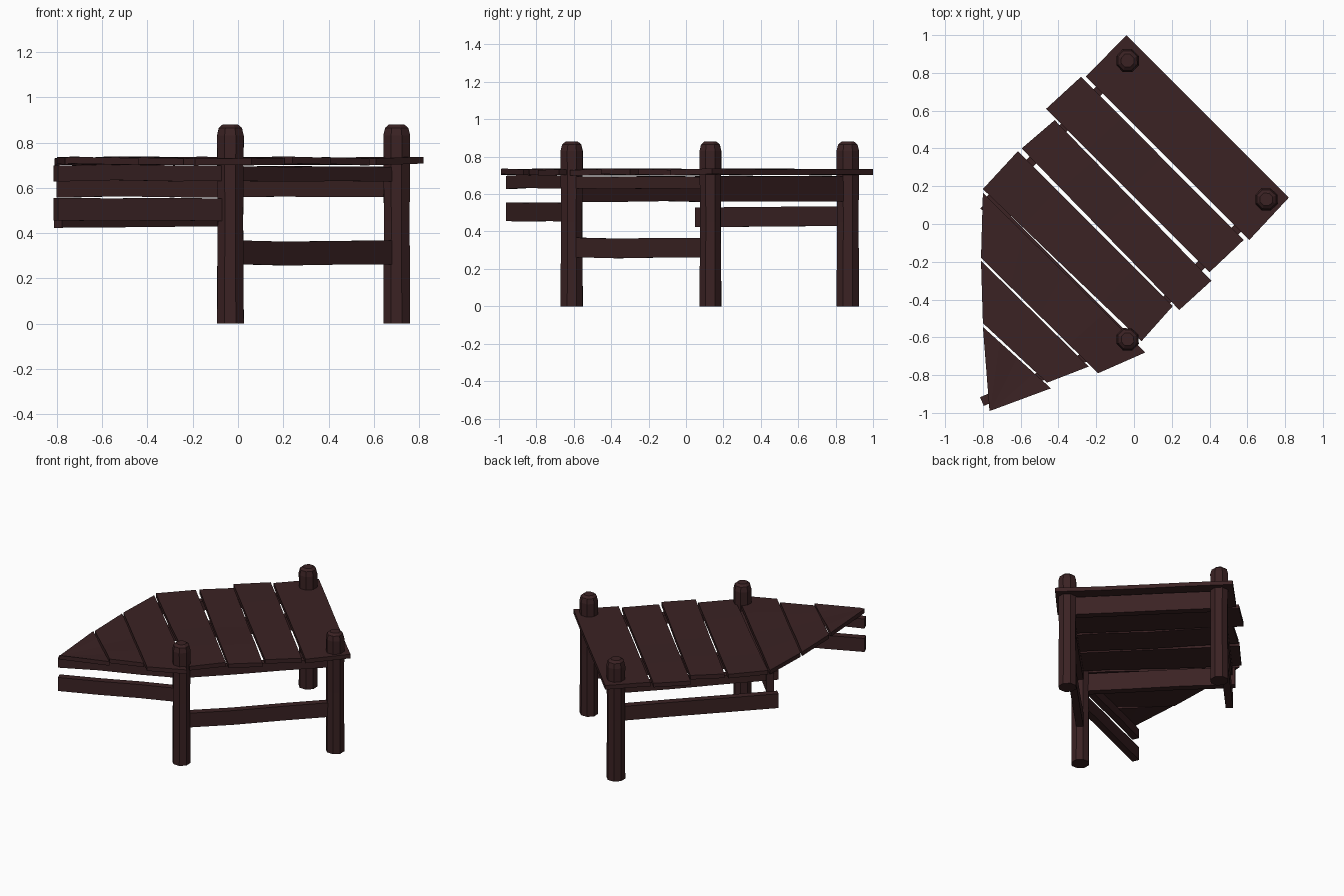
import bpy, bmesh, math, random
from mathutils import Vector

random.seed(4)
if "Cube" in bpy.data.objects:
    bpy.data.objects.remove(bpy.data.objects["Cube"])

wood = bpy.data.materials.new("dark_brown_wood")
wood.use_nodes = True
colour = (0.043, 0.016, 0.017, 1)
wood.diffuse_color = colour
wood.node_tree.nodes["Principled BSDF"].inputs["Base Color"].default_value = colour


def finish(name, bm):
    bmesh.ops.recalc_face_normals(bm, faces=bm.faces)
    mesh = bpy.data.meshes.new(name)
    bm.to_mesh(mesh)
    bm.free()
    mesh.materials.append(wood)
    obj = bpy.data.objects.new(name, mesh)
    bpy.context.collection.objects.link(obj)
    return obj


def loft(name, rings):
    """Skin a list of equal-length point rings and cap both ends."""
    bm = bmesh.new()
    loops = [[bm.verts.new(p) for p in ring] for ring in rings]
    n = len(loops[0])
    for low, high in zip(loops, loops[1:]):
        for i in range(n):
            j = (i + 1) % n
            bm.faces.new((low[i], low[j], high[j], high[i]))
    bm.faces.new(loops[0])
    bm.faces.new(loops[-1])
    return finish(name, bm)


# Hewn posts with chamfered tops
def post(name, x, y):
    sides = 8
    wobble = [random.uniform(0.96, 1.04) for _ in range(sides)]
    rings = []
    for z, r in ((0, 0.064), (0.45, 0.061), (0.83, 0.064), (0.865, 0.055), (0.88, 0.036)):
        rings.append([Vector((x + r * w * math.cos(math.tau * (i + 0.5) / sides),
                              y + r * w * math.sin(math.tau * (i + 0.5) / sides), z))
                      for i, w in enumerate(wobble)])
    loft(name, rings)


front, right, back = (-0.035, -0.61), (0.70, 0.13), (-0.035, 0.865)
post("front_post", *front)
post("right_post", *right)
post("back_post", *back)


# Rails: rectangular bars with a slight bow
def rail(name, start, end, low, high, thick=0.05):
    a, b = Vector((*start, 0)), Vector((*end, 0))
    d = (b - a).normalized()
    side = Vector((-d.y, d.x, 0)) * thick / 2
    rings = []
    for k in range(4):
        p = a.lerp(b, k / 3)
        dz = random.uniform(-0.004, 0.004)
        lo, hi = Vector((0, 0, low + dz)), Vector((0, 0, high + dz))
        rings.append([p - side + lo, p + side + lo, p + side + hi, p - side + hi])
    loft(name, rings)


left_corner, tip = (-0.795, 0.065), (-0.805, -0.94)
rail("front_lower_rail", front, right, 0.26, 0.365)
rail("front_upper_rail", front, right, 0.63, 0.695)
rail("back_lower_rail", back, left_corner, 0.425, 0.53)
rail("back_upper_rail", back, left_corner, 0.63, 0.695)
rail("end_beam", right, back, 0.56, 0.695)
rail("cross_beam", front, (-0.785, 0.14), 0.56, 0.695)
rail("corner_lower_rail", front, tip, 0.455, 0.555)
rail("corner_upper_rail", front, tip, 0.63, 0.70)


# Deck planks: left edge, right edge, then back round, as flat outlines
planks = [
    ((-0.04, 1.0), (0.82, 0.14), (0.61, -0.085), (-0.255, 0.78)),
    ((-0.28, 0.78), (0.58, -0.085), (0.40, -0.255), (-0.465, 0.61)),
    ((-0.42, 0.55), (0.41, -0.30), (0.24, -0.455), (-0.595, 0.40)),
    ((-0.615, 0.385), (0.205, -0.435), (0.04, -0.62), (-0.80, 0.185)),
    ((-0.80, 0.165), (0.06, -0.68), (-0.19, -0.79), (-0.81, -0.18)),
    ((-0.81, -0.195), (-0.24, -0.755), (-0.46, -0.84), (-0.80, -0.525)),
    ((-0.80, -0.545), (-0.44, -0.87), (-0.75, -0.985), (-0.765, -0.99)),
]
for index, (a, b, c, d) in enumerate(planks):
    a, b, c, d = (Vector((*p, 0)) for p in (a, b, c, d))
    rings = []
    for k in range(5):
        p, q = a.lerp(b, k / 4), d.lerp(c, k / 4)
        zp, zq = (Vector((0, 0, 0.702 + random.uniform(-0.003, 0.006))) for _ in "pq")
        up = Vector((0, 0, 0.03))
        rings.append([p + zp, q + zq, q + zq + up, p + zp + up])
    loft(f"deck_plank_{index + 1}", rings)
